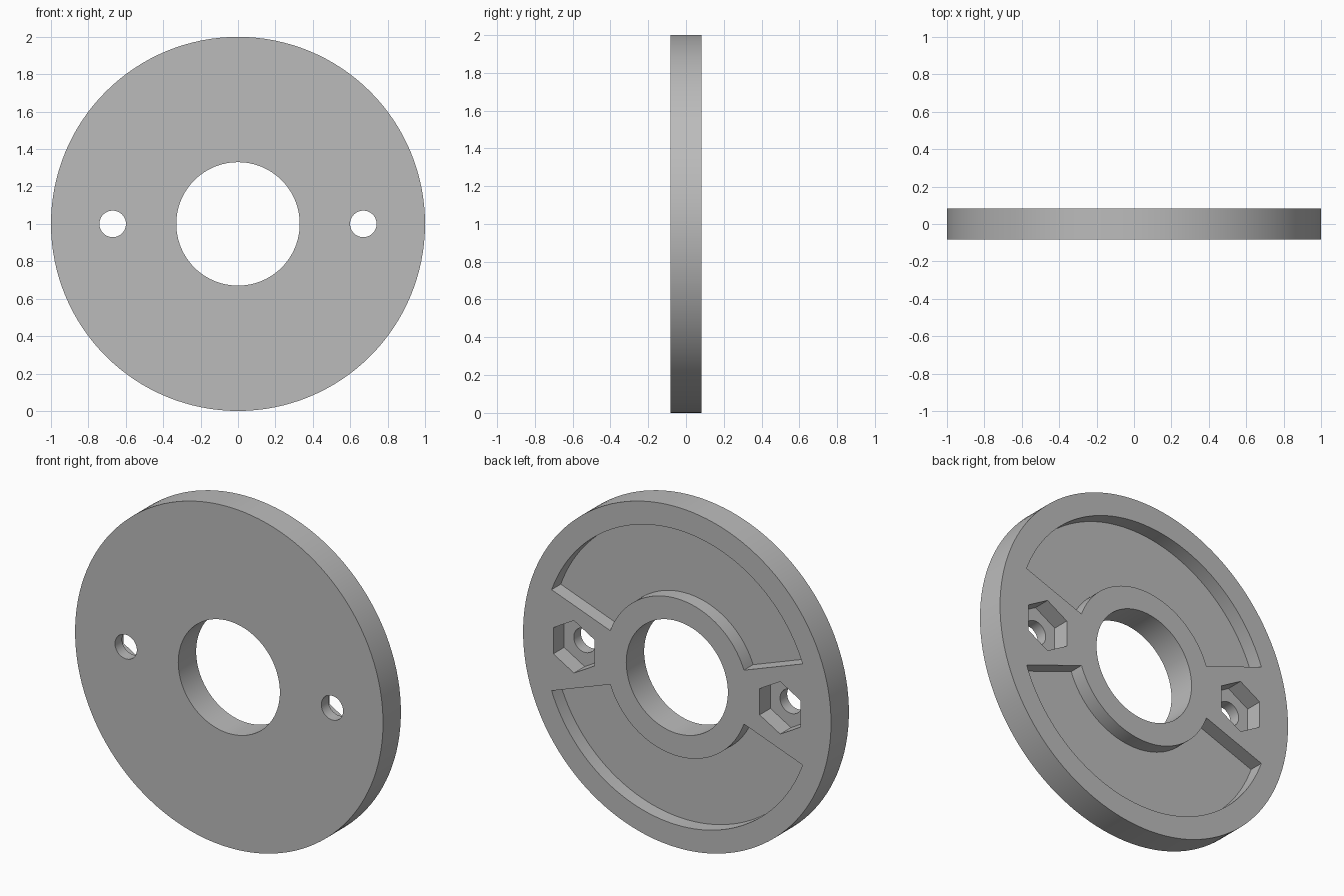
import bpy
import bmesh
from math import cos, sin, pi, radians

cube = bpy.data.objects.get("Cube")
if cube:
    bpy.data.objects.remove(cube, do_unlink=True)

HALF = 0.083          # half the plate thickness
CENTRE_Z = 1.0
BOLT_X = 0.67
OVER = 0.1            # how far cutters pass the surface

grey = bpy.data.materials.new("plain_grey")
grey.use_nodes = True
colour = (0.5, 0.5, 0.5, 1)
grey.diffuse_color = colour
grey.node_tree.nodes["Principled BSDF"].inputs["Base Color"].default_value = colour


def arc(radius, start, end, steps, x=0.0):
    """Points along an arc in the xz plane, both ends included."""
    angles = [start + (end - start) * i / steps for i in range(steps + 1)]
    return [(x + radius * cos(a), CENTRE_Z + radius * sin(a)) for a in angles]


def polygon(radius, sides, x=0.0, turn=0.0):
    return arc(radius, turn, turn + 2 * pi, sides, x)[:-1]


def prism(name, outline, y0, y1):
    """Extrude an xz outline from y0 to y1."""
    bm = bmesh.new()
    face = bm.faces.new([bm.verts.new((x, y0, z)) for x, z in outline])
    grown = bmesh.ops.extrude_face_region(bm, geom=[face])
    moved = [v for v in grown["geom"] if isinstance(v, bmesh.types.BMVert)]
    bmesh.ops.translate(bm, verts=moved, vec=(0, y1 - y0, 0))
    bmesh.ops.recalc_face_normals(bm, faces=bm.faces)
    mesh = bpy.data.meshes.new(name)
    bm.to_mesh(mesh)
    bm.free()
    mesh.materials.append(grey)
    obj = bpy.data.objects.new(name, mesh)
    bpy.context.collection.objects.link(obj)
    return obj


# Round plate
plate = prism("round_plate", polygon(1.0, 128), -HALF, HALF)
through = (-HALF - OVER, HALF + OVER)
cutters = [prism("centre_hole_cutter", polygon(0.33, 96), *through)]

# Bolt holes with hexagonal nut recesses in the back
for side, x in (("left", BOLT_X), ("right", -BOLT_X)):
    cutters.append(prism(side + "_bolt_hole_cutter", polygon(0.071, 48, x), *through))
    cutters.append(prism(side + "_nut_recess_cutter",
                         polygon(0.154, 6, x, pi / 2), HALF - 0.1, HALF + OVER))

# Curved pockets in the back, above and below the bolt bridge
for side, turn in (("upper", 0), ("lower", pi)):
    a, b = radians(20) + turn, radians(160) + turn
    outline = arc(0.867, a, b, 56) + arc(0.462, b, a, 56)
    cutters.append(prism(side + "_pocket_cutter", outline, HALF - 0.085, HALF + OVER))

for cutter in cutters:
    cutter.hide_render = True
    mod = plate.modifiers.new(cutter.name, "BOOLEAN")
    mod.operation = "DIFFERENCE"
    mod.solver = "EXACT"
    mod.object = cutter

# Bake the cuts and drop the cutters
bpy.context.view_layer.update()
graph = bpy.context.evaluated_depsgraph_get()
cut_mesh = bpy.data.meshes.new_from_object(plate.evaluated_get(graph))
plate.modifiers.clear()
plate.data = cut_mesh
for cutter in cutters:
    bpy.data.objects.remove(cutter, do_unlink=True)

# Smooth round walls, crisp edges
bpy.ops.object.select_all(action="DESELECT")
plate.select_set(True)
bpy.context.view_layer.objects.active = plate
bpy.ops.object.shade_smooth_by_angle(angle=radians(30))
